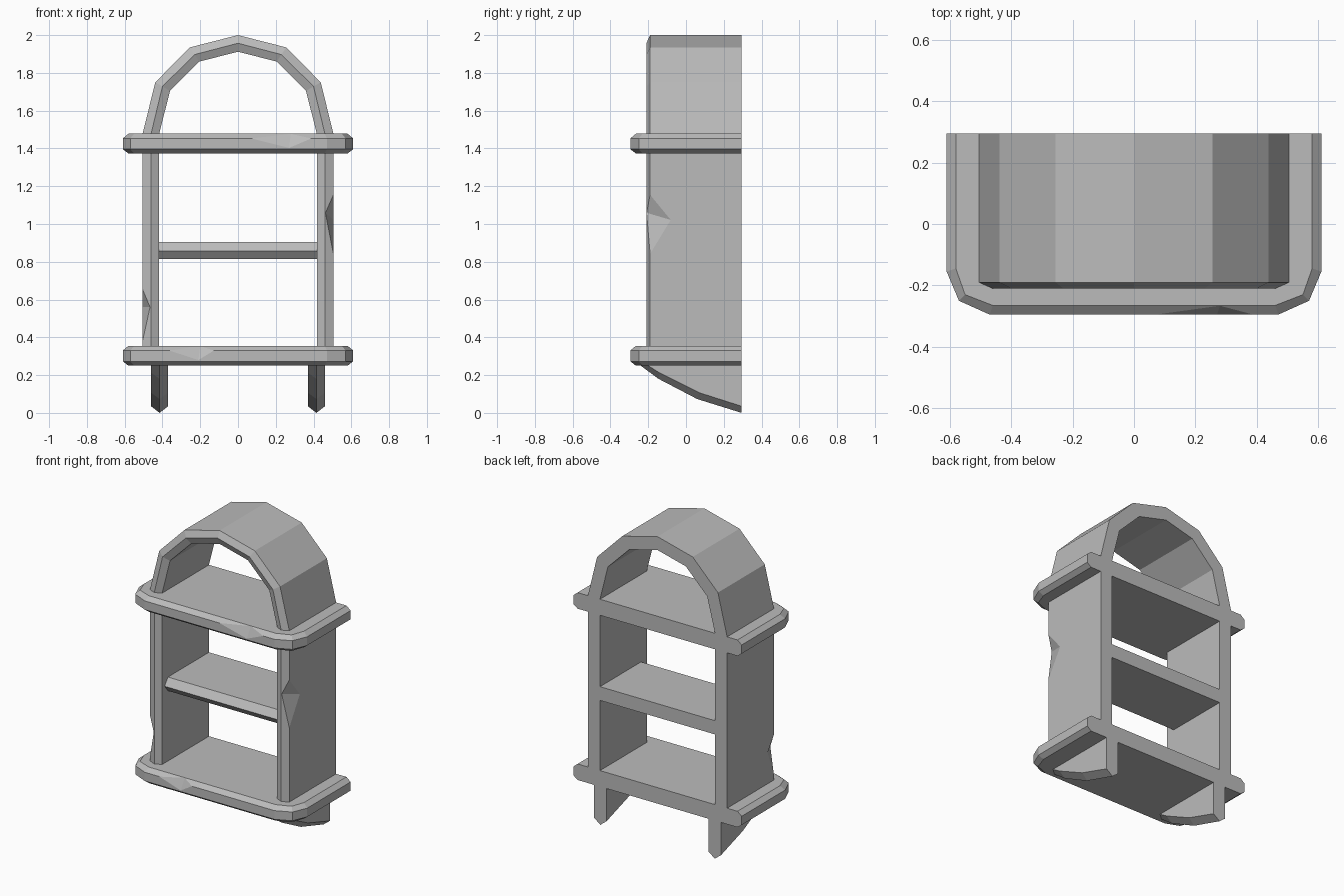
import bpy
import bmesh

if "Cube" in bpy.data.objects:
    bpy.data.objects.remove(bpy.data.objects["Cube"])

BACK, EDGE, RIDGE = 0.295, -0.19, -0.21

stone = bpy.data.materials.new("plain grey")
stone.use_nodes = True
GREY = (0.5, 0.5, 0.5, 1)
stone.diffuse_color = GREY
stone.node_tree.nodes["Principled BSDF"].inputs["Base Color"].default_value = GREY


def finish(name, bm):
    """Turn a bmesh into a flat-shaded object."""
    bmesh.ops.recalc_face_normals(bm, faces=bm.faces)
    mesh = bpy.data.meshes.new(name)
    bm.to_mesh(mesh)
    bm.free()
    mesh.materials.append(stone)
    obj = bpy.data.objects.new(name, mesh)
    bpy.context.collection.objects.link(obj)
    return obj


def loft(name, rings):
    """Bridge rings with equal point counts and cap both ends."""
    bm = bmesh.new()
    loops = [[bm.verts.new(p) for p in ring] for ring in rings]
    n = len(loops[0])
    for a, b in zip(loops, loops[1:]):
        for i in range(n):
            j = (i + 1) % n
            bm.faces.new((a[i], a[j], b[j], b[i]))
    bm.faces.new(loops[0])
    bm.faces.new(loops[-1])
    bmesh.ops.dissolve_degenerate(bm, dist=0.0005, edges=bm.edges)
    return finish(name, bm)


def chip(obj, points):
    """Knock a faceted chip out of an edge."""
    bm = bmesh.new()
    for p in points:
        bm.verts.new(p)
    bmesh.ops.convex_hull(bm, input=bm.verts)
    cutter = finish("chip_cutter", bm)
    cutter.hide_render = True
    mod = obj.modifiers.new("chip", "BOOLEAN")
    mod.operation = "DIFFERENCE"
    mod.solver = "EXACT"
    mod.object = cutter
    bpy.context.view_layer.objects.active = obj
    bpy.ops.object.modifier_apply(modifier=mod.name)
    bpy.data.objects.remove(cutter)


# Two wide shelves with rounded front corners and chamfered rims
OUTER = [(0.61, BACK), (0.61, -0.155), (0.57, -0.25), (0.47, -0.295)]
INNER = [(0.58, BACK), (0.58, -0.145), (0.55, -0.23), (0.46, -0.265)]


def wide_shelf(name, z):
    rings = []
    for half, dz in ((INNER, 0), (OUTER, 0.023), (OUTER, 0.08), (INNER, 0.105)):
        outline = half + [(-x, y) for x, y in reversed(half)]
        rings.append([(x, y, z + dz) for x, y in outline])
    return loft(name, rings)


LOW, HIGH, THICK = 0.25, 1.373, 0.105
lower_shelf = wide_shelf("lower_shelf", LOW)
upper_shelf = wide_shelf("upper_shelf", HIGH)


def rim_chip(shelf, z, left, apex, right):
    chip(shelf, [(left, -0.297, z + 0.08), (right, -0.297, z + 0.08),
                 (apex, -0.265, z + 0.107), (apex - 0.01, -0.297, z + 0.025),
                 (apex, -0.4, z + 0.08)])


rim_chip(lower_shelf, LOW, -0.38, -0.2, -0.12)
rim_chip(upper_shelf, HIGH, 0.05, 0.28, 0.4)


# Upright sides with a ridged front edge
def ridged(inner, mid, outer):
    """Cross-section of a slab given its three front points in x, z."""
    pts = [(inner, EDGE), (mid, RIDGE), (outer, EDGE), (outer, BACK), (inner, BACK)]
    return [(p[0], y, p[1]) for p, y in pts]


sides = {}
for label, s in (("left", 1), ("right", -1)):
    sides[label] = loft(label + "_side", [
        ridged((s * 0.417, z), (s * 0.46, z), (s * 0.505, z))
        for z in (LOW + THICK, HIGH)])

chip(sides["left"], [(0.462, -0.211, 1.06), (0.507, -0.075, 1.02),
                     (0.507, -0.19, 1.16), (0.507, -0.19, 0.83), (0.6, -0.3, 1.0)])
chip(sides["right"], [(-0.464, -0.211, 0.56), (-0.507, -0.12, 0.56),
                      (-0.507, -0.19, 0.66), (-0.507, -0.19, 0.37), (-0.6, -0.3, 0.5)])

# Faceted arch on top
TOP = HIGH + THICK
arch = [((0.417, TOP), (0.46, TOP), (0.505, TOP)),
        ((0.36, 1.705), (0.4, 1.728), (0.438, 1.75)),
        ((0.205, 1.86), (0.23, 1.897), (0.255, 1.935))]
mirrored = [tuple((-x, z) for x, z in station) for station in reversed(arch)]
crown = [((0, 1.912), (0, 1.957), (0, 2.0))]
loft("arch", [ridged(*station) for station in arch + crown + mirrored])

# Narrow middle shelf, set back from the front
loft("middle_shelf", [
    [(x, -0.13, 0.815), (x, -0.165, 0.858), (x, -0.13, 0.905), (x, BACK, 0.905), (x, BACK, 0.815)]
    for x in (-0.417, 0.417)])

# Curved brackets with a ridged underside: ridge y, ridge z, edge y, edge z
BRACKET = [(-0.24, LOW, -0.2, LOW), (-0.145, 0.18, -0.14, 0.212),
           (0.06, 0.073, 0.07, 0.107), (BACK, 0.0, BACK, 0.035)]
for label, s in (("left", 1), ("right", -1)):
    a, m, b = s * 0.37, s * 0.415, s * 0.46
    loft(label + "_bracket", [
        [(a, ey, ez), (m, ry, rz), (b, ey, ez), (b, ey, LOW), (a, ey, LOW)]
        for ry, rz, ey, ez in BRACKET])
